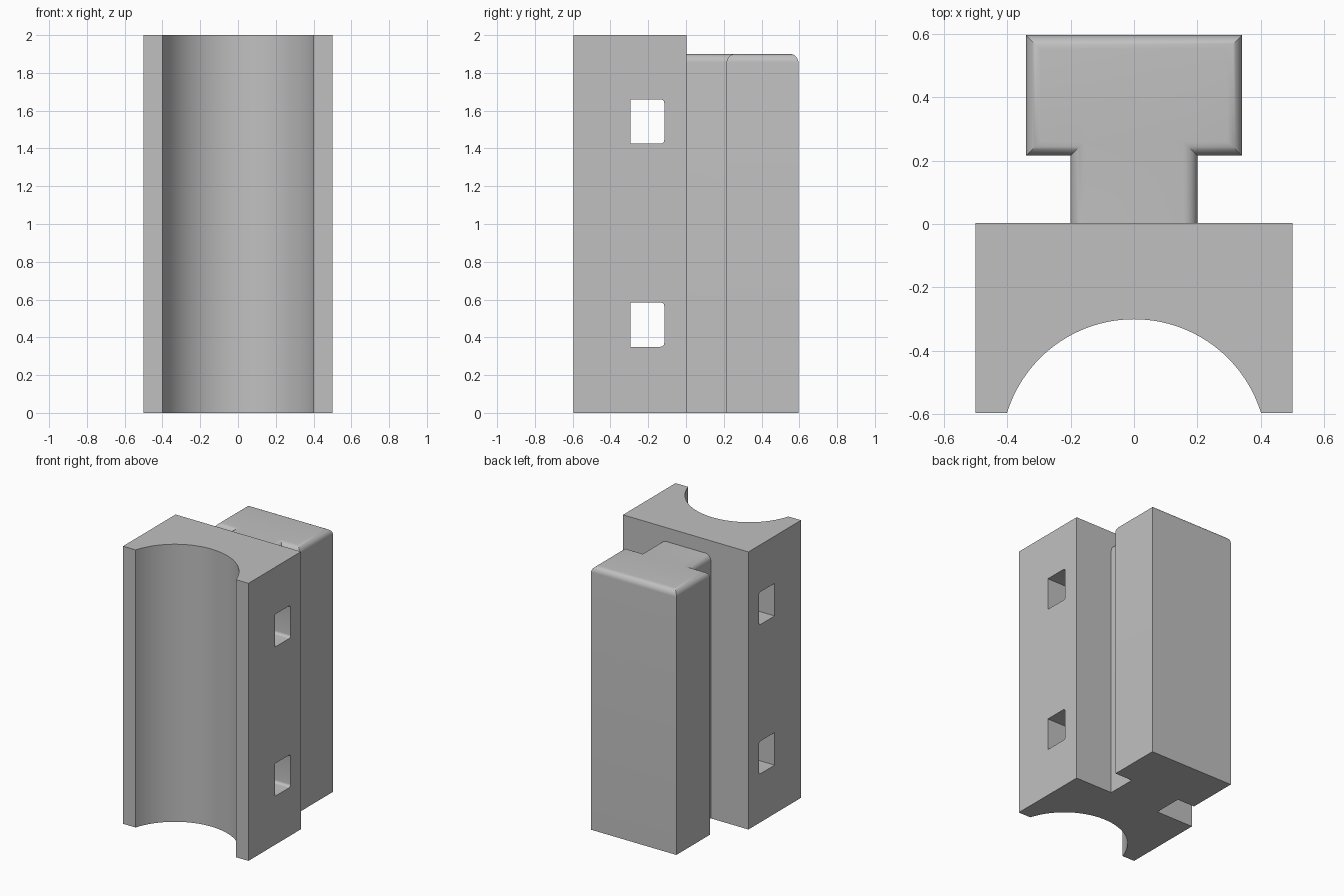
import bpy
import bmesh
import math
from mathutils import Vector

default = bpy.data.objects.get("Cube")
if default:
    bpy.data.objects.remove(default, do_unlink=True)

grey = bpy.data.materials.new("plain grey")
grey.use_nodes = True
COLOUR = (0.53, 0.53, 0.53, 1)
grey.diffuse_color = COLOUR
grey.node_tree.nodes["Principled BSDF"].inputs["Base Color"].default_value = COLOUR

DEPTH = 0.595    # half of the overall depth
BACK = 0.003     # plane where the rail meets the block


def add_prism(bm, points, direction):
    """Extrude a closed outline along a direction; return the end cap."""
    base = bm.faces.new([bm.verts.new(p) for p in points])
    result = bmesh.ops.extrude_face_region(bm, geom=[base], use_keep_orig=True)
    moved = [g for g in result["geom"] if isinstance(g, bmesh.types.BMVert)]
    bmesh.ops.translate(bm, verts=moved, vec=Vector(direction))
    bmesh.ops.recalc_face_normals(bm, faces=bm.faces)
    return next(g for g in result["geom"] if isinstance(g, bmesh.types.BMFace))


def make_object(name, bm):
    mesh = bpy.data.meshes.new(name)
    bm.to_mesh(mesh)
    bm.free()
    mesh.materials.append(grey)
    obj = bpy.data.objects.new(name, mesh)
    bpy.context.collection.objects.link(obj)
    return obj


def activate(obj):
    bpy.ops.object.select_all(action="DESELECT")
    obj.select_set(True)
    bpy.context.view_layer.objects.active = obj


def arc(cx, cy, radius, start, end, steps):
    angles = [start + (end - start) * i / steps for i in range(steps + 1)]
    return [(cx + radius * math.cos(a), cy + radius * math.sin(a)) for a in angles]


# Block with a round channel down its front
half_chord, channel_top = 0.4, -0.3
sagitta = channel_top + DEPTH
radius = (half_chord ** 2 + sagitta ** 2) / (2 * sagitta)
centre = channel_top - radius
start = math.atan2(-DEPTH - centre, -half_chord)
outline = [(0.5, -DEPTH), (0.5, BACK), (-0.5, BACK), (-0.5, -DEPTH)]
outline += arc(0, centre, radius, start, math.pi - start, 48)
bm = bmesh.new()
add_prism(bm, [(x, y, 0) for x, y in outline], (0, 0, 2))
block = make_object("channel_block", bm)

# Strap slots through the block, rounded along the rear edges
bm = bmesh.new()
front, rear, corner = -0.295, -0.115, 0.02
for low, high in ((0.35, 0.585), (1.425, 1.66)):
    slot = [(front, high), (front, low)]
    slot += arc(rear - corner, low + corner, corner, -math.pi / 2, 0, 6)
    slot += arc(rear - corner, high - corner, corner, 0, math.pi / 2, 6)
    add_prism(bm, [(-0.7, y, z) for y, z in slot], (1.4, 0, 0))
cutter = make_object("slot_cutter", bm)
cutter.hide_render = True
cut = block.modifiers.new("strap_slots", "BOOLEAN")
cut.operation = "DIFFERENCE"
cut.solver = "EXACT"
cut.object = cutter
activate(block)
bpy.ops.object.modifier_apply(modifier=cut.name)
bpy.data.objects.remove(cutter, do_unlink=True)

# T-shaped rail with softly rounded top edges
right_half = [(0.2, BACK), (0.2, 0.215), (0.34, 0.215), (0.34, DEPTH)]
outline = right_half + [(-x, y) for x, y in reversed(right_half)]
bm = bmesh.new()
cap = add_prism(bm, [(x, y, 0) for x, y in outline], (0, 0, 1.9))


def on_joint(item):
    return all(abs(v.co.y - BACK) < 1e-4 for v in item.verts)


rim = [e for e in cap.edges if not on_joint(e)]
bmesh.ops.bevel(bm, geom=rim, offset=0.045, offset_type="OFFSET",
                segments=8, profile=0.5, affect="EDGES", clamp_overlap=True)
hidden = [f for f in bm.faces if on_joint(f)]
bmesh.ops.delete(bm, geom=hidden, context="FACES")
rail = make_object("t_rail", bm)

for obj in (block, rail):
    activate(obj)
    bpy.ops.object.shade_smooth_by_angle(angle=math.radians(30))
